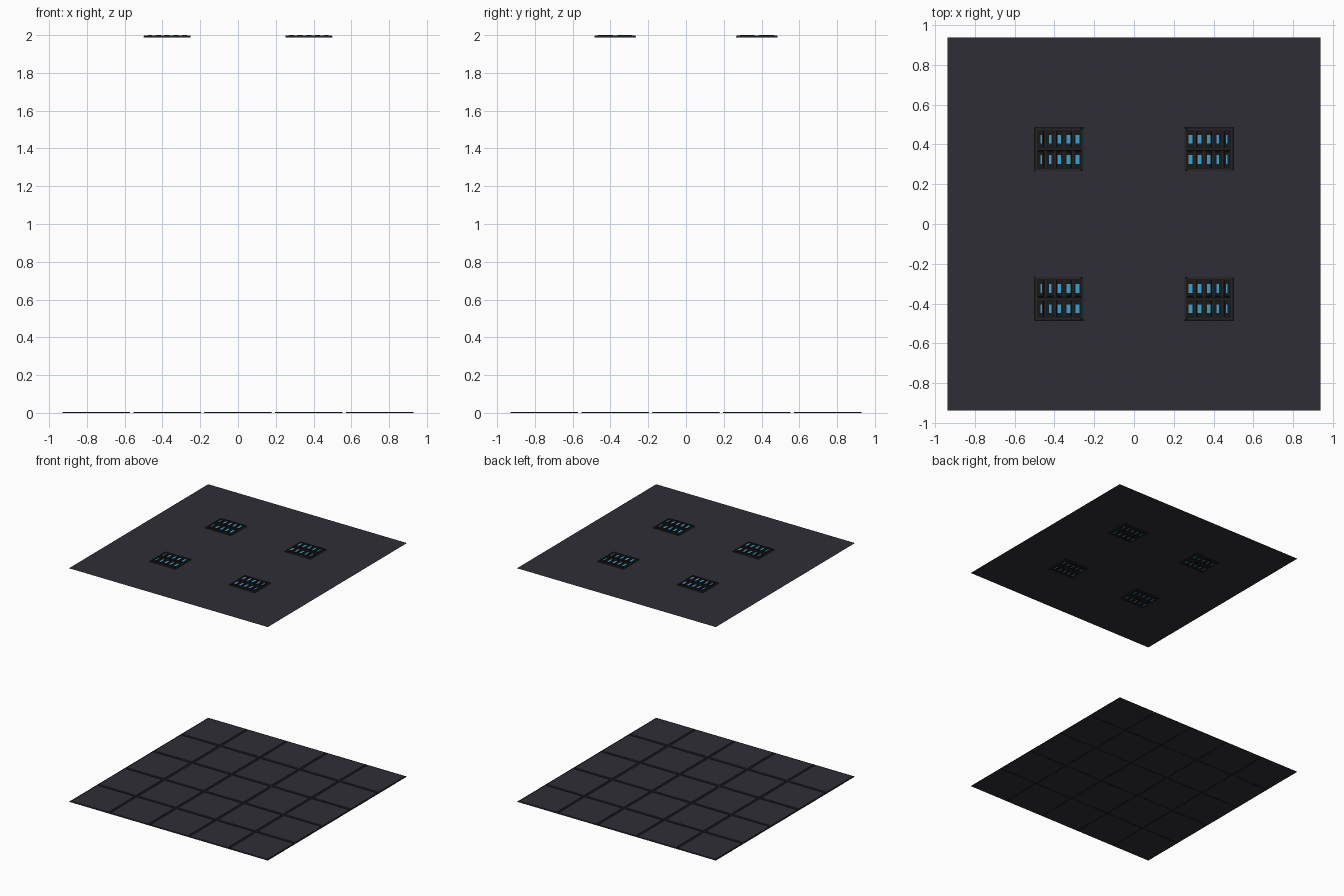
import bpy, bmesh

if "Cube" in bpy.data.objects:
    bpy.data.objects.remove(bpy.data.objects["Cube"])

def material(name, rgb):
    m = bpy.data.materials.new(name)
    m.diffuse_color = (*rgb, 1)
    m.use_nodes = True
    m.node_tree.nodes["Principled BSDF"].inputs["Base Color"].default_value = m.diffuse_color
    return m

PANEL = material("slate_panel", (0.028, 0.027, 0.037))
GROOVE = material("dark_groove", (0.013, 0.013, 0.015))
FRAME = material("charcoal_frame", (0.020, 0.020, 0.022))
BLACK = material("black_louvre", (0.009, 0.009, 0.010))
BLUE = material("blue_light", (0.045, 0.36, 0.62))

HALF = 0.9375          # half width of the room
TILE = 2 * HALF / 5    # five tiles per side
GAP = 0.016
CEIL = 1.992

def add_box(bm, x, y, z0, z1, sx, sy, taper=0.0):
    """Box by centre, z range and size; the top may be chamfered inwards."""
    rings = []
    for z, t in ((z0, 0), (z1, taper)):
        a, b = sx / 2 - t, sy / 2 - t
        rings.append([bm.verts.new((x + i * a, y + j * b, z))
                      for i, j in ((-1, -1), (1, -1), (1, 1), (-1, 1))])
    lo, hi = rings
    bm.faces.new(lo[::-1])
    bm.faces.new(hi)
    for i in range(4):
        k = (i + 1) % 4
        bm.faces.new((lo[i], lo[k], hi[k], hi[i]))

def add_plane(bm, x, y, z, sx, sy):
    bm.faces.new([bm.verts.new((x + i * sx / 2, y + j * sy / 2, z))
                  for i, j in ((-1, -1), (1, -1), (1, 1), (-1, 1))])

def finish(bm, name, mat):
    me = bpy.data.meshes.new(name)
    bm.to_mesh(me)
    bm.free()
    me.materials.append(mat)
    ob = bpy.data.objects.new(name, me)
    bpy.context.collection.objects.link(ob)
    return ob

# Floor tiles with chamfered tops
bm = bmesh.new()
for i in range(5):
    for j in range(5):
        add_box(bm, (i - 2) * TILE, (j - 2) * TILE, 0, 0.006,
                TILE - GAP, TILE - GAP, 0.003)
finish(bm, "floor_tiles", PANEL)

# Groove strips between and around the tiles
bm = bmesh.new()
for k in range(6):
    p = -HALF + k * TILE
    w = GAP if 0 < k < 5 else GAP / 2
    p += GAP / 4 if k == 0 else -GAP / 4 if k == 5 else 0
    add_plane(bm, p, 0, 0.001, w, 2 * HALF)
    for j in range(5):
        add_plane(bm, (j - 2) * TILE, p, 0.001, TILE - GAP, w)
finish(bm, "floor_grooves", GROOVE)

# Thin ceiling sheet
bm = bmesh.new()
add_plane(bm, 0, 0, CEIL, 2 * HALF, 2 * HALF)
finish(bm, "ceiling", PANEL)

# Ceiling light fixtures, mirrored about the room centre
PITCH = 0.046
WIDTHS = (0.020, 0.018, 0.018, 0.014, 0.007)   # inner to outer lamp openings
for sx in (-1, 1):
    for sy in (-1, 1):
        cx, cy = sx * 0.375, sy * 0.375
        tag = ("left" if sx < 0 else "right") + ("_front" if sy < 0 else "_back")

        # back tray and rim
        bm = bmesh.new()
        add_box(bm, cx, cy, 1.989, 1.9945, 0.23, 0.20)
        finish(bm, "tray_" + tag, BLACK)
        bm = bmesh.new()
        for s in (-1, 1):
            add_box(bm, cx + s * 0.118, cy, 1.988, 1.997, 0.014, 0.22, 0.002)
            add_box(bm, cx, cy + s * 0.103, 1.988, 1.997, 0.222, 0.014, 0.002)
        add_box(bm, cx, cy, 1.988, 1.997, 0.222, 0.012, 0.002)
        finish(bm, "rim_" + tag, FRAME)

        # lamp housings, fins between them, blue lamps above and below
        house, fins, lamps = bmesh.new(), bmesh.new(), bmesh.new()
        for c in range(5):
            x = cx + sx * (c - 2) * PITCH
            for r in (-1, 1):
                y = cy + r * 0.051
                add_box(house, x, y, 1.988, 1.9994, 0.030, 0.082, 0.002)
                add_plane(lamps, x, y, 2.0, WIDTHS[c], 0.044)
                add_plane(lamps, x, y, 1.9875, 0.010, 0.040)
                if c < 4:
                    add_box(fins, x + sx * PITCH / 2, y, 1.988, 1.997, 0.005, 0.085)
        finish(house, "lamp_housings_" + tag, BLACK)
        finish(fins, "fins_" + tag, FRAME)
        finish(lamps, "lamps_" + tag, BLUE)
